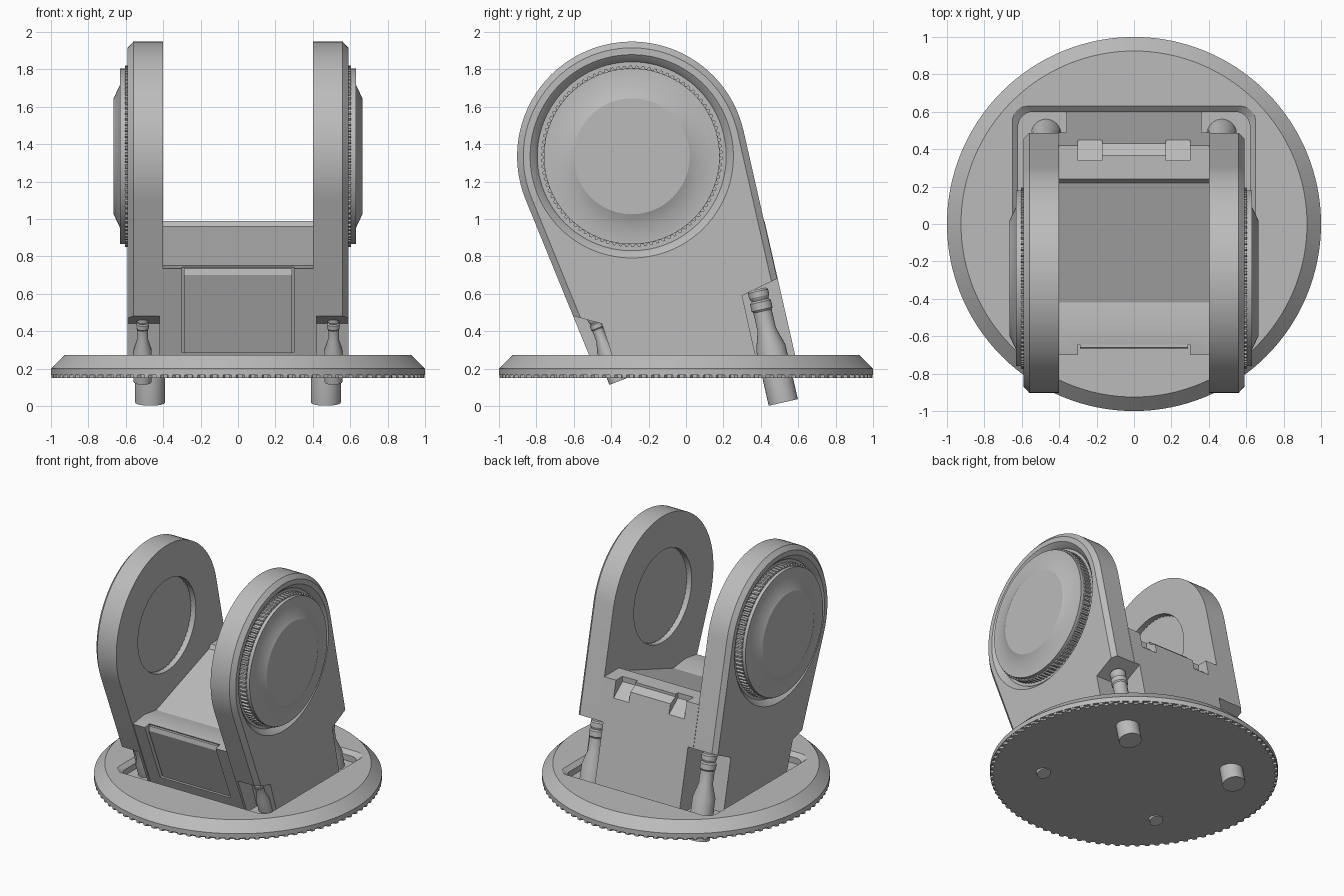
import bpy, bmesh, math
from mathutils import Matrix, Vector

if "Cube" in bpy.data.objects:
    bpy.data.objects.remove(bpy.data.objects["Cube"])

grey = bpy.data.materials.new("plain grey")
grey.use_nodes = True
grey.diffuse_color = (0.5, 0.5, 0.5, 1)
grey.node_tree.nodes["Principled BSDF"].inputs["Base Color"].default_value = (0.5, 0.5, 0.5, 1)

TO_X = Matrix.Rotation(math.pi / 2, 4, 'Y')  # turns a lathe axis from z to x


def loft(name, rings):
    """Skin equal-length rings of points and cap both ends."""
    bm = bmesh.new()
    rows = [[bm.verts.new(p) for p in ring] for ring in rings]
    n = len(rows[0])
    for a, b in zip(rows, rows[1:]):
        for i in range(n):
            j = (i + 1) % n
            bm.faces.new((a[i], a[j], b[j], b[i]))
    bm.faces.new(rows[0])
    bm.faces.new(rows[-1])
    bmesh.ops.recalc_face_normals(bm, faces=bm.faces)
    mesh = bpy.data.meshes.new(name)
    bm.to_mesh(mesh)
    bm.free()
    mesh.materials.append(grey)
    ob = bpy.data.objects.new(name, mesh)
    bpy.context.scene.collection.objects.link(ob)
    return ob


def lathe(name, profile, matrix=Matrix(), n=96):
    def ring(r, h):
        return [matrix @ Vector((r * math.cos(t), r * math.sin(t), h))
                for t in (2 * math.pi * i / n for i in range(n))]
    return loft(name, [ring(r, h) for r, h in profile])


def cog(name, r, depth, teeth, h0, h1, matrix=Matrix()):
    def ring(h):
        pts = []
        for i in range(teeth * 4):
            t = 2 * math.pi * (i + (0.4 if i % 2 else 0)) / (teeth * 4)
            rad = r if i % 4 < 2 else r - depth
            pts.append(matrix @ Vector((rad * math.cos(t), rad * math.sin(t), h)))
        return pts
    return loft(name, [ring(h0), ring(h1)])


def prism(name, x0, x1, outline):
    """Extrude a y-z outline along x."""
    return loft(name, [[(x, y, z) for y, z in outline] for x in (x0, x1)])


def finish(ob, cutters=(), mirror=False):
    """Carve, optionally mirror across x, and bake the result."""
    for c in cutters:
        c.hide_render = True
        m = ob.modifiers.new("cut", 'BOOLEAN')
        m.operation, m.object, m.solver = 'DIFFERENCE', c, 'EXACT'
    if mirror:
        ob.modifiers.new("mirror", 'MIRROR').use_mirror_merge = False
    dg = bpy.context.evaluated_depsgraph_get()
    dg.update()
    mesh = bpy.data.meshes.new_from_object(ob.evaluated_get(dg))
    ob.modifiers.clear()
    ob.data = mesh
    for c in cutters:
        bpy.data.objects.remove(c)
    for p in mesh.polygons:
        p.use_smooth = True
    mesh.set_sharp_from_angle(angle=math.radians(25))


def front_edge(z, inset=0):
    return -0.51 - 0.41 * (z - 0.27) + inset


# Base disc with a rounded pocket in its top
def rounded_rect(grow, z):
    pts, rad = [], 0.08
    hx, y0, y1 = 0.62 + grow, -0.56 - grow, 0.6 + grow
    corners = [(hx, y1), (-hx, y1), (-hx, y0), (hx, y0)]
    for k, (x, y) in enumerate(corners):
        cx, cy = x - math.copysign(rad, x), y - math.copysign(rad, y)
        for i in range(9):
            t = math.pi / 2 * (k + i / 8)
            pts.append((cx + rad * math.cos(t), cy + rad * math.sin(t), z))
    return pts


pocket = loft("pocket_cutter", [rounded_rect(0, 0.2), rounded_rect(0, 0.245),
                                rounded_rect(0.03, 0.273), rounded_rect(0.03, 0.3)])
disc = lathe("base_disc", [(1, 0.165), (1, 0.2), (0.925, 0.273)], n=128)
finish(disc, [pocket])
finish(cog("base_teeth", 0.998, 0.02, 90, 0.15, 0.166))


# Bolt clearances at the lower corners
def bolt_clearances(side):
    back = [(0.30, 0.59), (0.60, 0.735), (0.75, 0.1), (0.41, 0.1)]
    front = [(-0.75, 0.52), (-0.45, 0.44), (-0.34, 0.1), (-0.8, 0.1)]
    return [prism("back_cutter", 0.36 * side, 0.7 * side, back),
            prism("front_cutter", 0.42 * side, 0.7 * side, front)]


# Side arms: round top, straight tangent edges, chamfered outer rim
PIVOT = Vector((0, -0.29, 1.335))


def arm_ring(x, radius):
    a0, a1 = math.radians(12.8), math.radians(202.2)
    pts = []
    for i in range(49):
        t = a0 + (a1 - a0) * i / 48
        pts.append((x, PIVOT.y + radius * math.cos(t), PIVOT.z + radius * math.sin(t)))
    for t, p in ((a1, pts[-1]), (a0, pts[0])):
        drop = p[2] - 0.2
        pts.append((x, p[1] + drop * math.tan(t), 0.2))
    return pts


hub = Matrix.Translation(PIVOT) @ TO_X
arm = loft("side_arms", [arm_ring(0.4, 0.613), arm_ring(0.56, 0.613), arm_ring(0.59, 0.58)])
finish(arm, [lathe("groove_cutter", [(0.505, 0.55), (0.515, 0.565), (0.555, 0.6)], hub),
             lathe("inner_cutter", [(0.35, 0.37), (0.35, 0.45)], hub)]
       + bolt_clearances(1), mirror=True)

# Round pivot caps with a fine toothed rim
cap = lathe("pivot_caps", [(0.47, 0.53), (0.47, 0.63), (0.38, 0.632),
                           (0.31, 0.665)], hub)
finish(cap, mirror=True)
finish(cog("cap_teeth", 0.485, 0.012, 90, 0.53, 0.605, hub), mirror=True)
finish(cog("inner_teeth", 0.352, 0.008, 60, 0.44, 0.455, hub), mirror=True)

# Central body between the arms
body = prism("central_body", -0.405, 0.405, [
    (front_edge(0.2), 0.2), (front_edge(0.735), 0.735), (-0.56, 0.755), (-0.42, 0.735),
    (0.22, 0.96), (0.24, 0.99), (0.42, 0.99), (0.6, 0.2)])
cuts = bolt_clearances(1) + bolt_clearances(-1)
for s in (1, -1):
    cuts.append(prism("notch_cutter", 0.17 * s, 0.3 * s,
                      [(0.34, 1.05), (0.34, 0.95), (0.48, 0.84), (0.55, 1.05)]))
cuts.append(prism("bar_cutter", -0.172, 0.172,
                  [(0.37, 1.05), (0.37, 0.97), (0.46, 0.925), (0.5, 1.05)]))
cuts.append(prism("screen_cutter", -0.3, 0.3, [
    (front_edge(0.285, -0.2), 0.285), (front_edge(0.8, -0.2), 0.8),
    (front_edge(0.8, 0.06), 0.8), (front_edge(0.285, 0.06), 0.285)]))
finish(body, cuts)

# Front panel set into the body
finish(prism("front_panel", -0.29, 0.29, [
    (front_edge(0.28, 0.02), 0.28), (front_edge(0.7, 0.02), 0.7),
    (front_edge(0.735, 0.04), 0.735), (front_edge(0.735, 0.07), 0.735),
    (front_edge(0.28, 0.07), 0.28)]))

# Slanted bolts running down through the disc
BOLT = [(0.08, 0), (0.08, 0.3), (0.05, 0.4), (0.05, 0.5), (0.057, 0.51),
        (0.057, 0.55), (0.045, 0.56), (0.055, 0.58), (0.055, 0.61), (0.045, 0.62)]
for name, foot, lean, size in (("back_bolts", (0.47, 0.52, 0.019), 12.8, 1),
                               ("front_bolts", (0.51, -0.365, 0.13), 21, 0.6)):
    place = Matrix.Translation(foot) @ Matrix.Rotation(math.radians(lean), 4, 'X')
    finish(lathe(name, [(r * size, h * size) for r, h in BOLT], place, 32), mirror=True)
